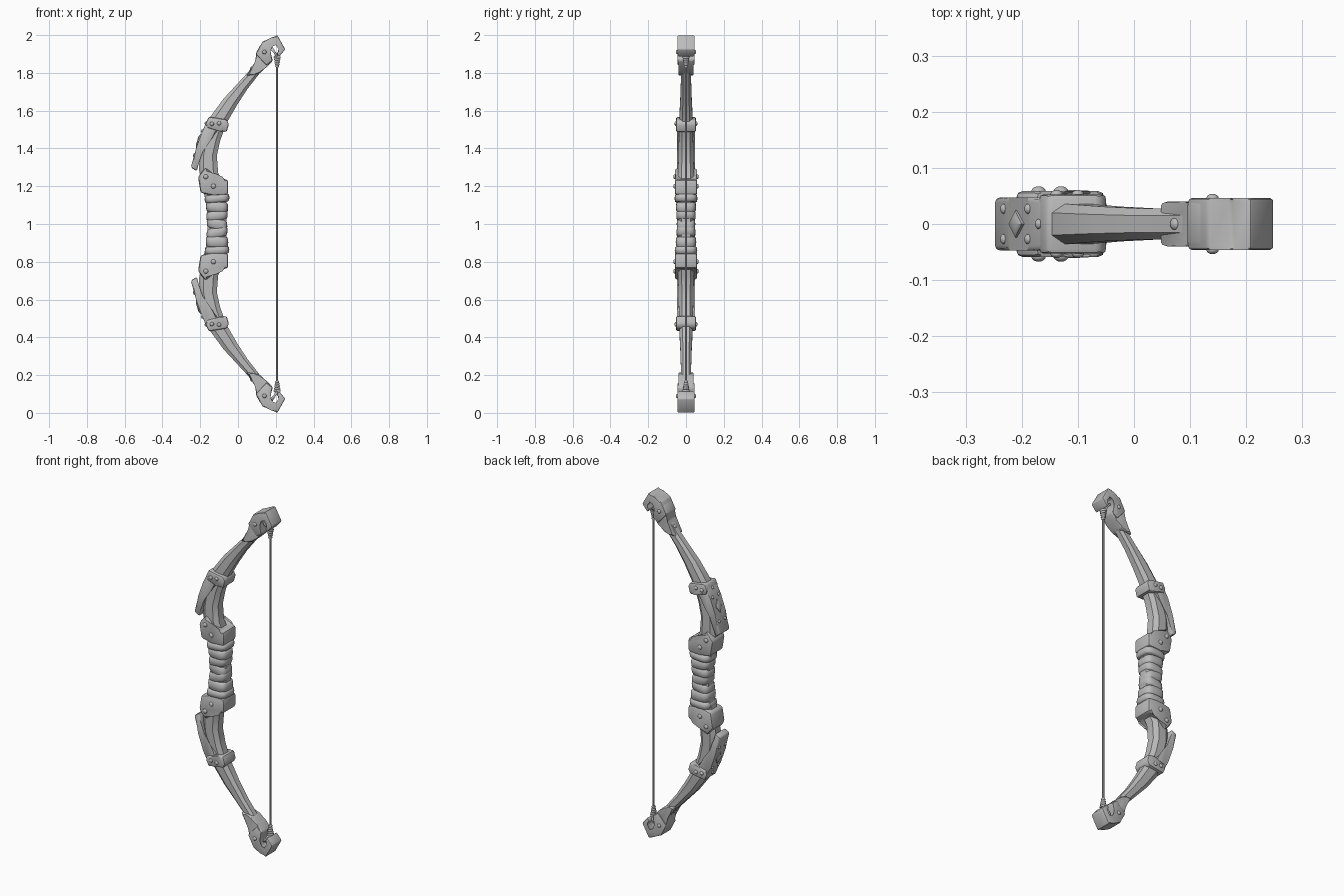
import bpy, bmesh, math
from mathutils import Vector, Matrix

if "Cube" in bpy.data.objects:
    bpy.data.objects.remove(bpy.data.objects["Cube"])

grey = bpy.data.materials.new("plain grey")
grey.use_nodes = True
grey.diffuse_color = (0.5, 0.5, 0.5, 1)
grey.node_tree.nodes["Principled BSDF"].inputs["Base Color"].default_value = (0.5, 0.5, 0.5, 1)


def finish(bm, name, mirror=True, angle=35):
    """Turn bm into an object with its origin at mid height, mirrored top to bottom."""
    bmesh.ops.recalc_face_normals(bm, faces=bm.faces)
    mesh = bpy.data.meshes.new(name)
    bm.to_mesh(mesh)
    bm.free()
    mesh.materials.append(grey)
    ob = bpy.data.objects.new(name, mesh)
    ob.location.z = 1
    bpy.context.collection.objects.link(ob)
    bpy.ops.object.select_all(action="DESELECT")
    ob.select_set(True)
    bpy.context.view_layer.objects.active = ob
    bpy.ops.object.shade_smooth_by_angle(angle=math.radians(angle))
    if mirror:
        mod = ob.modifiers.new("mirror", "MIRROR")
        mod.use_axis = (False, False, True)
    return ob


def loft(bm, rings):
    """Skin a list of point rings and cap both ends."""
    rows = [[bm.verts.new(p) for p in ring] for ring in rings]
    for a, b in zip(rows, rows[1:]):
        for i in range(len(a)):
            j = (i + 1) % len(a)
            bm.faces.new((a[i], a[j], b[j], b[i]))
    bm.faces.new(rows[0])
    bm.faces.new(rows[-1])


def slab(name, outline, half, bevel):
    """Side outline (x, height) extruded across the bow, with softened edges."""
    bm = bmesh.new()
    loft(bm, [[(x, y, z - 1) for x, z in outline] for y in (-half, half)])
    bmesh.ops.bevel(bm, geom=bm.edges[:], offset=bevel, segments=2, profile=0.5,
                    affect="EDGES", clamp_overlap=True)
    return finish(bm, name)


def rivets(name, places, radius):
    """Domed studs, each given as (position, outward direction)."""
    bm = bmesh.new()
    for pos, out in places:
        turn = Vector((0, 0, 1)).rotation_difference(Vector(out)).to_matrix().to_4x4()
        mat = Matrix.Translation(Vector(pos) - Vector((0, 0, 1))) @ turn @ Matrix.Diagonal((1, 1, 0.7, 1))
        bmesh.ops.create_uvsphere(bm, u_segments=12, v_segments=8, radius=radius, matrix=mat)
    return finish(bm, name, angle=60)


def both_faces(points, y):
    return [((x, s * y, z), (0, s, 0)) for x, z in points for s in (-1, 1)]


# Limb: chamfered section swept between its outer and inner edge
stations = [((-.16, 1), (-.06, 1), .043), ((-.165, 1.1), (-.06, 1.1), .043),
            ((-.19, 1.2), (-.07, 1.2), .044), ((-.207, 1.29), (-.105, 1.27), .042),
            ((-.205, 1.37), (-.112, 1.36), .04), ((-.18, 1.47), (-.095, 1.44), .038),
            ((-.145, 1.57), (-.06, 1.535), .036), ((-.075, 1.665), (-.005, 1.63), .031),
            ((-.01, 1.735), (.05, 1.715), .028), ((.05, 1.80), (.105, 1.785), .027),
            ((.10, 1.86), (.15, 1.85), .027)]
section = [(0, .55), (.25, 1), (.75, 1), (1, .55), (1, -.55), (.75, -1), (.25, -1), (0, -.55)]
bm = bmesh.new()
loft(bm, [[(a[0] + (b[0] - a[0]) * t, w * h, a[1] + (b[1] - a[1]) * t - 1) for t, w in section]
          for a, b, h in stations])
finish(bm, "limbs")

# Armour plate on the outer side of the limb, and the band that holds it
slab("armour_plates", [(-.25, 1.30), (-.222, 1.40), (-.19, 1.49), (-.158, 1.56), (-.10, 1.545),
                       (-.11, 1.49), (-.15, 1.45), (-.185, 1.385), (-.205, 1.33), (-.218, 1.28)],
     .047, .009)
slab("armour_bands", [(-.17, 1.535), (-.155, 1.568), (-.06, 1.553), (-.048, 1.53),
                      (-.06, 1.487), (-.10, 1.492), (-.165, 1.51)], .053, .009)
rivets("band_rivets", both_faces([(-.138, 1.53), (-.10, 1.533)], .053), .011)

# Studs and raised diamond on the armour's outer face
out = Vector((-.95, 0, .31))
rivets("armour_studs", [((x, s * .027, z), out) for x, z in ((-.232, 1.365), (-.189, 1.493))
                        for s in (-1, 1)] + [((-.17, 0, 1.535), out)], .009)
bm = bmesh.new()
along = Vector((.31, 0, .95))
mid = Vector((-.208, 0, .438))
rim = [along * .038, Vector((0, .024, 0)), along * -.038, Vector((0, -.024, 0))]
loft(bm, [[mid + p * k + out * d for p in rim] for k, d in ((1, -.006), (1, .004), (.6, .009))])
finish(bm, "armour_diamonds")

# Pointed collar above and below the grip
slab("collars", [(-.172, 1.30), (-.212, 1.25), (-.198, 1.165), (-.13, 1.15), (-.052, 1.155),
                 (-.052, 1.235), (-.085, 1.237), (-.125, 1.255)], .059, .013)
rivets("collar_rivets", both_faces([(-.17, 1.25), (-.13, 1.20)], .058), .013)

# Grip wrapping: flattened straps, each tilted a little
straps = [(1.135, .064, .02, .08), (1.09, .057, .026, -.06), (1.045, .055, .024, .12),
          (1.0, .053, .028, -.22), (.955, .054, .026, .2), (.905, .058, .028, -.04),
          (.86, .063, .02, .05)]
bm = bmesh.new()
for z, r, h, tilt in straps:
    rings = []
    for k, d in ((.88, -1), (.99, -.75), (1.03, 0), (.99, .75), (.88, 1)):
        ring = []
        for i in range(24):
            a = math.tau * i / 24
            c, s = math.cos(a), math.sin(a)
            x = math.copysign(abs(c) ** .6, c) * r * k
            y = math.copysign(abs(s) ** .6, s) * (r - .005) * k
            ring.append((x - .111, y, z - 1 + d * h + x * tilt))
        rings.append(ring)
    loft(bm, rings)
finish(bm, "grip_wrapping", mirror=False, angle=50)

# Hooked tip with its socket
slab("tip_sockets", [(.045, 1.785), (.098, 1.86), (.095, 1.905), (.12, 1.95), (.165, 1.915),
                     (.185, 1.865), (.15, 1.83), (.115, 1.797), (.08, 1.79)], .04, .007)
slab("tip_hooks", [(.095, 1.90), (.13, 1.967), (.175, 1.98), (.208, 2.0), (.25, 1.925),
                   (.217, 1.885), (.205, 1.905), (.222, 1.925), (.203, 1.955), (.178, 1.945),
                   (.165, 1.915), (.185, 1.868), (.15, 1.84)], .046, .006)
rivets("tip_rivets", both_faces([(.14, 1.91)], .046) + [((.073, 0, 1.825), (-.8, 0, .6))], .011)

# Bowstring with tapered whipping and a loop over each hook
bm = bmesh.new()
bmesh.ops.create_cone(bm, cap_ends=True, segments=10, radius1=.0055, radius2=.0055, depth=1.74,
                      matrix=Matrix.Translation((.207, 0, 0)))
finish(bm, "bowstring", mirror=False)


def ring_tube(bm, centre, rx, ry, thick, tip):
    """Elliptical cord ring, tipped around the cross axis."""
    turn = Matrix.Rotation(tip, 3, "Y")
    n, m = 20, 6
    grid = []
    for i in range(n):
        a = math.tau * i / n
        row = []
        for j in range(m):
            b = math.tau * j / m
            k = thick * math.cos(b)
            p = Vector(((rx + k) * math.cos(a), (ry + k) * math.sin(a), thick * math.sin(b)))
            row.append(bm.verts.new(turn @ p + Vector(centre)))
        grid.append(row)
    for i in range(n):
        for j in range(m):
            a, b = grid[i], grid[(i + 1) % n]
            bm.faces.new((a[j], b[j], b[(j + 1) % m], a[(j + 1) % m]))


bm = bmesh.new()
for i in range(5):
    ring_tube(bm, (.207, 0, .835 + i * .012), .005 + i * .002, .005 + i * .002, .0065, .15)
ring_tube(bm, (.195, 0, .905), .03, .016, .006, 1.1)
ring_tube(bm, (.19, 0, .912), .026, .022, .006, .8)
finish(bm, "string_whipping", angle=60)
